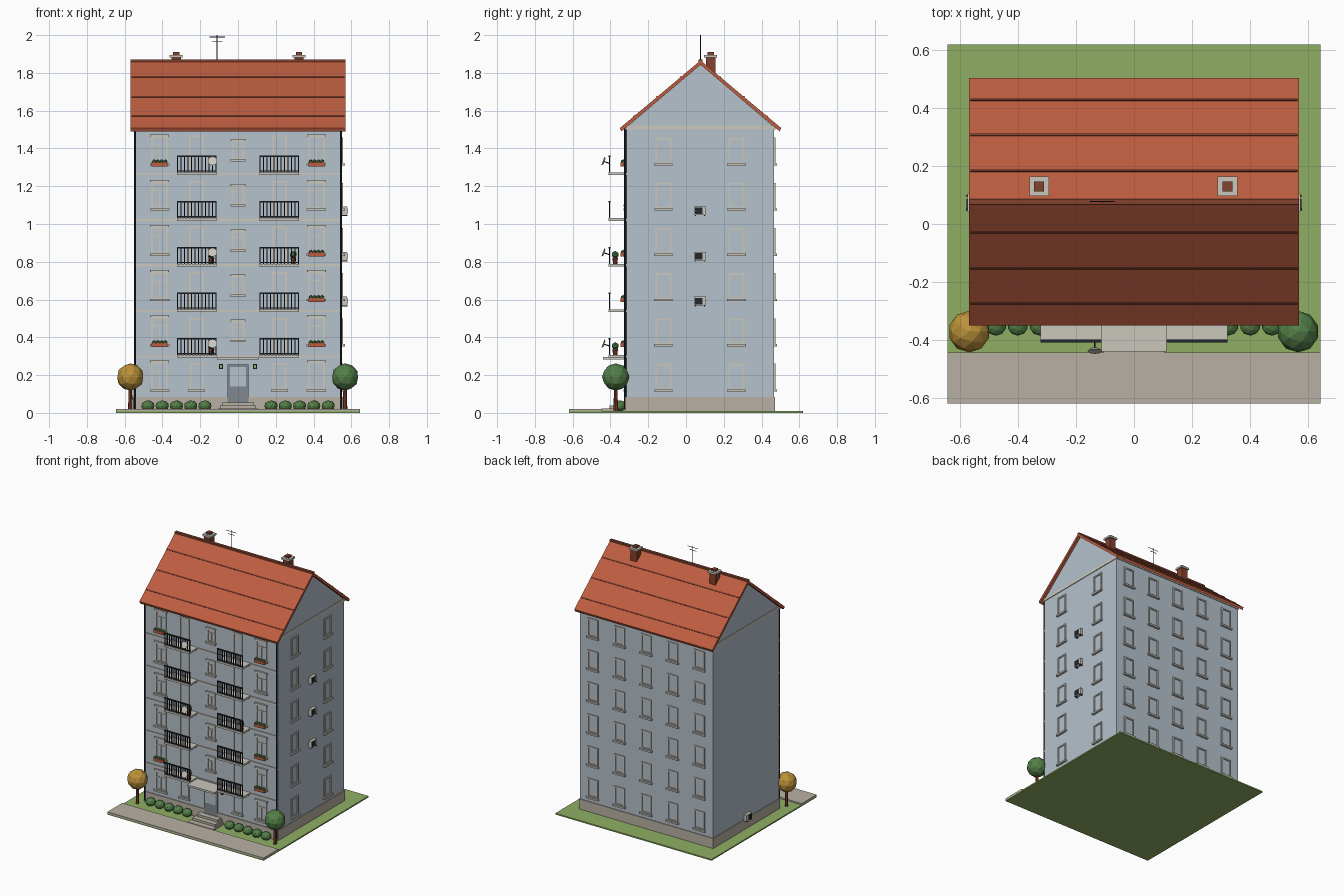
import bpy, bmesh, math
from mathutils import Matrix, Vector

if "Cube" in bpy.data.objects:
    bpy.data.objects.remove(bpy.data.objects["Cube"])

T = Matrix.Translation


def material(name, r, g, b):
    m = bpy.data.materials.new(name)
    lin = [((c / 255 + 0.055) / 1.055) ** 2.4 for c in (r, g, b)]
    m.diffuse_color = (*lin, 1)
    m.use_nodes = True
    m.node_tree.nodes["Principled BSDF"].inputs["Base Color"].default_value = m.diffuse_color
    return m


WALL = material("pale blue plaster", 181, 194, 204)
STONE = material("light stone", 203, 199, 190)
PAVING = material("paving beige", 184, 176, 164)
ROOF = material("roof tile orange", 188, 92, 64)
BRICK = material("brick brown", 132, 66, 46)
DARK = material("charcoal", 36, 38, 46)
GRASS = material("grass green", 143, 175, 100)
LEAF = material("leaf green", 84, 128, 72)
GOLD = material("autumn yellow", 188, 146, 58)
GREY = material("door grey", 128, 135, 141)


def finish(name, bm, mat):
    bmesh.ops.recalc_face_normals(bm, faces=bm.faces)
    me = bpy.data.meshes.new(name)
    bm.to_mesh(me)
    bm.free()
    me.materials.append(mat)
    ob = bpy.data.objects.new(name, me)
    bpy.context.collection.objects.link(ob)
    return ob


def box(bm, x0, x1, y0, y1, z0, z1, M=Matrix()):
    size = Matrix.Diagonal((x1 - x0, y1 - y0, z1 - z0, 1))
    mid = T(((x0 + x1) / 2, (y0 + y1) / 2, (z0 + z1) / 2))
    bmesh.ops.create_cube(bm, size=1, matrix=M @ mid @ size)


def boxes(name, mat, *dims):
    bm = bmesh.new()
    for d in dims:
        box(bm, *d)
    return finish(name, bm, mat)


def rod(bm, a, b, r0, r1=None, n=8):
    a, b = Vector(a), Vector(b)
    d = b - a
    M = T((a + b) / 2) @ d.to_track_quat('Z', 'Y').to_matrix().to_4x4()
    bmesh.ops.create_cone(bm, cap_ends=True, segments=n, radius1=r0,
                          radius2=r0 if r1 is None else r1, depth=d.length, matrix=M)


def ball(bm, c, r, rz=None, sub=2):
    bmesh.ops.create_icosphere(bm, subdivisions=sub, radius=1,
                               matrix=T(c) @ Matrix.Diagonal((r, r, rz or r, 1)))


def prism(name, mat, profile, half):
    """Extrude a (y, z) outline along x."""
    bm = bmesh.new()
    f = bm.faces.new([bm.verts.new((-half, y, z)) for y, z in profile])
    ext = bmesh.ops.extrude_face_region(bm, geom=[f])
    bmesh.ops.translate(bm, vec=(2 * half, 0, 0),
                        verts=[v for v in ext["geom"] if isinstance(v, bmesh.types.BMVert)])
    return finish(name, bm, mat)


FY, BY, HX, MID = -0.314, 0.467, 0.55, 0.077   # front, back, half width, ridge y
STEP = 0.2393                                   # storey height
SLABS = [0.298 + STEP * 1.01 * i for i in range(5)]

# Ground
boxes("lawn", GRASS, (-.645, .645, -.62, .62, 0, .01))
boxes("pavement", PAVING, (-.645, .645, -.62, -.445, .008, .02))

# Walls with gables, plinth, cornice, string courses
prism("walls", WALL, [(FY, .008), (BY, .008), (BY, 1.512), (MID, 1.845), (FY, 1.512)], HX)
boxes("plinth", PAVING, (-.555, .555, FY - .005, BY + .005, .009, .085))
boxes("cornice", STONE, (-.555, .555, FY - .006, BY + .006, 1.5, 1.521))
boxes("string_courses", STONE, *[(-HX, HX, FY - .007, FY + .01, z - .006, z + .006) for z in SLABS])

# Roof, tile seams and ridge
prism("roof", ROOF, [(-.35, 1.508), (MID, 1.866), (.504, 1.508),
                     (.496, 1.49), (MID, 1.843), (-.342, 1.49)], .57)
slope = math.atan2(1.866 - 1.508, MID + .35)
bm = bmesh.new()
for side in (-1, 1):
    for d in (.106, .23, .352):
        z = 1.866 - d * math.tan(slope)
        M = T((0, MID + side * d, z)) @ Matrix.Rotation(-side * slope, 4, 'X')
        box(bm, -.565, .565, -.004, .004, -.004, .004, M)
finish("roof_seams", bm, BRICK)
boxes("ridge_cap", BRICK, (-.57, .57, MID - .01, MID + .01, 1.852, 1.87))

# Chimneys
for x in (-.328, .323):
    boxes("chimney_stack", BRICK, (x - .025, x + .025, .105, .155, 1.77, 1.885),
          (x - .017, x + .017, .113, .147, 1.89, 1.91))
    boxes("chimney_cap", STONE, (x - .034, x + .034, .096, .164, 1.882, 1.896))

# Roof aerial
bm = bmesh.new()
rod(bm, (-.11, MID, 1.85), (-.11, MID, 2.0), .003, n=6)
for z, w in ((1.99, .042), (1.968, .028)):
    rod(bm, (-.11 - w, MID, z), (-.11 + w, MID, z), .002, n=6)
finish("aerial", bm, DARK)


# Window surrounds: wall placement, width, height, style
def window(bm, M, w, h, fancy=False, sill=True):
    a, t, o = w / 2, .01, -.007
    for s in (-1, 1):
        lo, hi = sorted((s * a, s * (a - t)))
        box(bm, lo, hi, o, .01, 0, h, M)
    box(bm, -a, a, o, .01, h - t, h, M)
    box(bm, -a, a, o, .01, 0, t, M)
    if sill:
        box(bm, -a - .007, a + .007, -.016, .01, -.01, .002, M)
    if fancy:
        box(bm, -a - .006, a + .006, -.013, .01, h, h + .009, M)
        box(bm, -a + t, a - t, -.004, .01, h * .66, h * .66 + .006, M)
        box(bm, -.003, .003, -.004, .01, t, h * .66, M)


front, side, back = bmesh.new(), bmesh.new(), bmesh.new()
right_turn, half_turn = Matrix.Rotation(math.pi / 2, 4, 'Z'), Matrix.Rotation(math.pi, 4, 'Z')
for f in range(6):
    z = .123 + STEP * f
    for x in (-.415, .415):
        window(front, T((x, FY, z)), .09, .145, True)
    for x in (-.22, .22):
        if f == 0:
            window(front, T((x, FY, z)), .075, .14)
        else:
            window(front, T((x, FY, SLABS[f - 1])), .078, .205, sill=False)
    if f:
        window(front, T((0, FY, z + .022)), .068, .1, True)
    for y in (-.12, .267):
        window(side, T((HX, y, z)) @ right_turn, .085, .138)
    for i in range(-2, 3):
        window(back, T((i * .22, BY, z)) @ half_turn, .085, .138)
finish("front_window_frames", front, STONE)
finish("side_window_frames", side, STONE)
finish("back_window_frames", back, STONE)

# Balconies with front railings
slab, rail = bmesh.new(), bmesh.new()
for z in SLABS:
    for s in (-1, 1):
        x0, x1 = sorted((s * .113, s * .323))
        box(slab, x0, x1, -.41, FY + .01, z - .006, z + .008)
        box(rail, x0, x1, -.41, -.4, z + .09, z + .098)
        box(rail, x0, x1, -.408, -.402, z + .012, z + .018)
        for i in range(12):
            x = x0 + .003 + i * (x1 - x0 - .006) / 11
            box(rail, x - .003, x + .003, -.408, -.402, z + .004, z + .092)
finish("balcony_slabs", slab, STONE)
finish("balcony_railings", rail, DARK)

# Satellite dishes on left balconies
for i in (0, 2, 4):
    z = SLABS[i] + .066
    bm = bmesh.new()
    rod(bm, (-.135, -.432, z), (-.135, -.44, z + .003), .016, .025, 12)
    finish("satellite_dish", bm, STONE)
    bm = bmesh.new()
    rod(bm, (-.135, -.405, z - .01), (-.135, -.434, z), .003, n=6)
    rod(bm, (-.135, -.405, z - .04), (-.135, -.405, z), .003, n=6)
    finish("dish_arm", bm, DARK)

# Potted plants and window flower boxes
pots, boxes_bm, plants = bmesh.new(), bmesh.new(), bmesh.new()
for x, i in ((-.14, 0), (-.14, 2), (.293, 2)):
    z = SLABS[i] + .007
    rod(pots, (x, -.375, z), (x, -.375, z + .035), .011, .015)
    ball(plants, (x, -.375, z + .05), .02, sub=1)
for x, f in ((-.415, 1), (.415, 1), (.415, 2), (.415, 3), (-.415, 5), (.415, 5)):
    z = .123 + STEP * f
    box(boxes_bm, x - .042, x + .042, FY - .032, FY - .008, z - .014, z + .007)
    for k in range(4):
        ball(plants, (x - .03 + k * .02, FY - .02, z + .011), .011, sub=1)
finish("plant_pots", pots, BRICK)
finish("flower_boxes", boxes_bm, ROOF)
finish("balcony_plants", plants, LEAF)

# Entrance: door, steps, canopy, lamps
boxes("door", GREY, (-.056, .056, FY - .01, FY + .01, .05, .255))
boxes("door_glass", WALL, (-.042, .042, FY - .014, FY, .14, .243))
boxes("entrance_steps", PAVING, (-.105, .105, -.447, FY, .009, .024),
      (-.095, .095, -.405, FY, .02, .04), (-.085, .085, -.365, FY, .036, .056))
boxes("entrance_canopy", STONE, (-.112, .112, -.44, FY, .283, .297))
for x in (-.09, .09):
    boxes("lamp_housing", DARK, (x - .011, x + .011, FY - .014, FY, .232, .258))
    boxes("lamp_glass", GRASS, (x - .006, x + .006, FY - .018, FY - .01, .237, .253))

# Drainpipes on the front corners
bm = bmesh.new()
for x in (-.545, .545):
    rod(bm, (x, FY - .007, .02), (x, FY - .007, 1.51), .006)
finish("drainpipes", bm, DARK)

# Air conditioners: three on the right wall, one low on the left
for s, z in ((1, 1.07), (1, .83), (1, .592), (-1, .1)):
    def outward(a, b):
        return sorted((s * (HX + a), s * (HX + b)))
    boxes("air_conditioner", STONE, (*outward(.004, .026), .042, .106, z - .023, z + .023))
    boxes("air_conditioner_grille", DARK, (*outward(.02, .029), .047, .087, z - .017, z + .017))
    boxes("air_conditioner_brackets", DARK,
          *[(*outward(-.002, .03), y - .003, y + .003, z - .028, z - .022) for y in (.05, .098)])

# Trees and hedge bushes
for name, x, mat in (("left_tree", -.57, GOLD), ("right_tree", .567, LEAF)):
    bm = bmesh.new()
    rod(bm, (x, -.372, .008), (x, -.372, .15), .012, .009)
    finish(name + "_trunk", bm, BRICK)
    bm = bmesh.new()
    ball(bm, (x, -.372, .19), .072)
    finish(name + "_crown", bm, mat)
bm = bmesh.new()
for s in (-1, 1):
    for i in range(5):
        ball(bm, (s * (.175 + i * .0755), -.35, .037), .036, .029)
finish("hedge_bushes", bm, LEAF)
